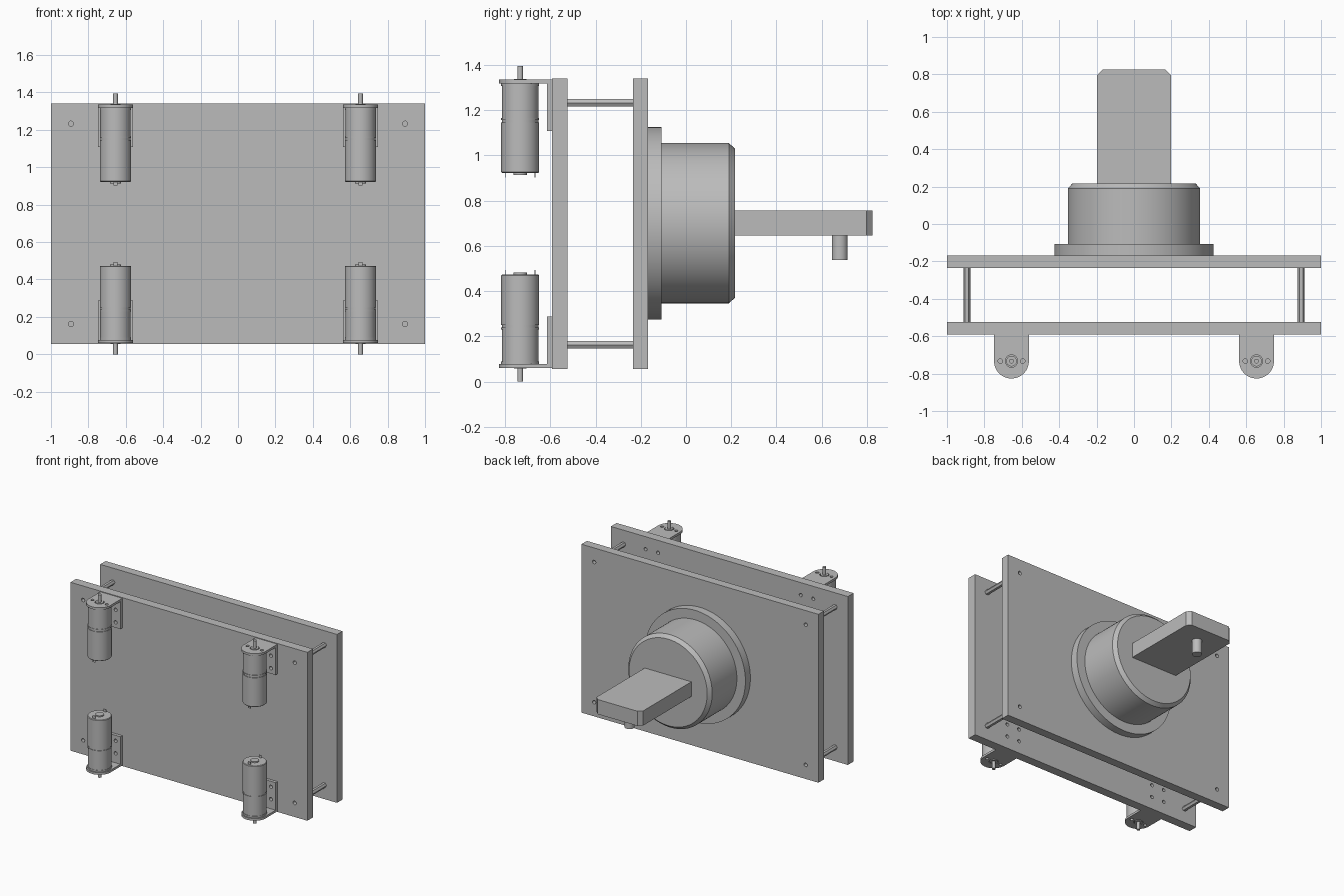
import bpy, bmesh, math
from mathutils import Matrix, Vector

if "Cube" in bpy.data.objects:
    bpy.data.objects.remove(bpy.data.objects["Cube"])

grey = bpy.data.materials.new("plain_grey")
grey.diffuse_color = (0.5, 0.5, 0.5, 1)
grey.use_nodes = True
grey.node_tree.nodes["Principled BSDF"].inputs["Base Color"].default_value = grey.diffuse_color
MID = 0.6975                                   # mid height of the plates
ALONG_Y = Matrix.Rotation(-math.pi / 2, 4, 'X')  # turns local z to +y


def finish(name, bm, smooth=True):
    bmesh.ops.recalc_face_normals(bm, faces=bm.faces)
    me = bpy.data.meshes.new(name)
    bm.to_mesh(me)
    bm.free()
    me.materials.append(grey)
    ob = bpy.data.objects.new(name, me)
    bpy.context.collection.objects.link(ob)
    if smooth:
        bpy.ops.object.select_all(action='DESELECT')
        ob.select_set(True)
        bpy.context.view_layer.objects.active = ob
        bpy.ops.object.shade_smooth_by_angle(angle=math.radians(30))
    return ob


def box(name, lo, hi):
    bm = bmesh.new()
    lo, hi = Vector(lo), Vector(hi)
    bmesh.ops.create_cube(bm, size=1, matrix=Matrix.Translation((lo + hi) / 2)
                          @ Matrix.Diagonal((*(hi - lo), 1)))
    return finish(name, bm, False)


def lathe(name, profile, matrix, n=48):
    """Solid of revolution from (radius, height) points, capped at both ends."""
    bm = bmesh.new()
    rings = [[bm.verts.new((r * math.cos(2 * math.pi * i / n),
                            r * math.sin(2 * math.pi * i / n), h))
              for i in range(n)] for r, h in profile]
    for a, b in zip(rings, rings[1:]):
        for i in range(n):
            j = (i + 1) % n
            bm.faces.new((a[i], a[j], b[j], b[i]))
    bm.faces.new(rings[0])
    bm.faces.new(rings[-1])
    bm.transform(matrix)
    return finish(name, bm)


def extrude(name, outline, z0, z1):
    bm = bmesh.new()
    face = bm.faces.new([bm.verts.new((x, y, z0)) for x, y in outline])
    ext = bmesh.ops.extrude_face_region(bm, geom=[face])
    bmesh.ops.translate(bm, vec=(0, 0, z1 - z0),
                        verts=[v for v in ext['geom'] if isinstance(v, bmesh.types.BMVert)])
    return finish(name, bm)


def drill(name, targets, holes, depth, turn=Matrix()):
    """Cut round holes, given as (centre, radius), through the targets."""
    bm = bmesh.new()
    for c, r in holes:
        bmesh.ops.create_cone(bm, cap_ends=True, segments=20, radius1=r, radius2=r,
                              depth=depth, matrix=Matrix.Translation(c) @ turn)
    cutter = finish(name, bm, False)
    cutter.hide_render = True
    cutter.hide_viewport = True
    for t in targets:
        mod = t.modifiers.new("holes", 'BOOLEAN')
        mod.operation = 'DIFFERENCE'
        mod.solver = 'EXACT'
        mod.object = cutter


# Two parallel plates
motor_plate = box("motor_plate", (-1, -0.592, 0.055), (1, -0.523, 1.34))
hub_plate = box("hub_plate", (-1, -0.234, 0.055), (1, -0.168, 1.34))

# Hexagonal standoffs between the plates
corners = [(sx * 0.893, MID + sz * 0.535) for sx in (-1, 1) for sz in (-1, 1)]
for x, z in corners:
    lathe("standoff", [(0.0185, -0.523), (0.0185, -0.234)],
          Matrix.Translation((x, 0, z)) @ ALONG_Y, 6)
corner_holes = [((x, -0.38, z), 0.014) for x, z in corners]
drill("corner_hole_cutter", [hub_plate], corner_holes, 0.6, ALONG_Y)

# Flanged hub with a chamfered rim
lathe("hub", [(0.426, -0.168), (0.426, -0.108), (0.354, -0.108),
              (0.354, 0.190), (0.330, 0.216)],
      Matrix.Translation((0, 0, 0.7)) @ ALONG_Y, 96)

# Arm with clipped corners, and the peg below it
extrude("arm", [(-0.197, 0.2), (0.197, 0.2), (0.197, 0.797), (0.168, 0.825),
                (-0.168, 0.825), (-0.197, 0.797)], 0.645, 0.757)
lathe("peg", [(0.035, 0.537), (0.035, 0.65)], Matrix.Translation((0, 0.68, 0)), 32)

# Four motors on angle brackets, shafts pointing up or down
MY = -0.733
plate_holes = list(corner_holes)
for sx in (-1, 1):
    for sz in (-1, 1):
        x = sx * 0.655
        place = Matrix.Translation((x, MY, MID))
        if sz < 0:
            place = place @ Matrix.Rotation(math.pi, 4, 'X')

        def level(*zs):
            return sorted(MID + sz * (z - MID) for z in zs)

        # Motor can, groove, gearbox and cap, heights measured from mid plane
        body = [(0.030, 0.914), (0.030, 0.922), (0.080, 0.922), (0.084, 0.926),
                (0.084, 1.146), (0.080, 1.146), (0.080, 1.156), (0.084, 1.156),
                (0.084, 1.165), (0.0815, 1.165), (0.0815, 1.306), (0.084, 1.306),
                (0.084, 1.318), (0.028, 1.318), (0.028, 1.337),
                (0.0125, 1.337), (0.0125, 1.395)]
        lathe("motor", [(r, z - MID) for r, z in body], place)
        z0, z1 = level(0.902, 0.93)
        for sy in (-1, 1):
            y = MY + sy * 0.066
            box("motor_terminal", (x - 0.011, y - 0.002, z0), (x + 0.011, y + 0.002, z1))

        # Angle bracket: round-nosed flange and back plate
        nose = [(x + 0.093 * math.cos(a), MY + 0.093 * math.sin(a))
                for a in (math.pi + math.pi * i / 24 for i in range(25))]
        flange = extrude("bracket_flange", nose + [(x + 0.093, -0.592), (x - 0.093, -0.592)],
                         *level(1.318, 1.335))
        z0, z1 = level(1.108, 1.318)
        back = box("bracket_back", (x - 0.093, -0.615, z0), (x + 0.093, -0.592, z1))

        # Holes for the shaft boss, motor screws and plate screws
        zf = level(1.3265)[0]
        drill("flange_hole_cutter", [flange],
              [((x, MY, zf), 0.033), ((x - 0.06, MY, zf), 0.012), ((x + 0.06, MY, zf), 0.012)], 0.1)
        screws = [((x + dx, -0.57, z), 0.013) for dx in (-0.053, 0.053)
                  for z in level(1.15, 1.245)]
        drill("back_hole_cutter", [back], screws, 0.2, ALONG_Y)
        plate_holes += screws
drill("plate_hole_cutter", [motor_plate], plate_holes, 0.24 * 2, ALONG_Y)
